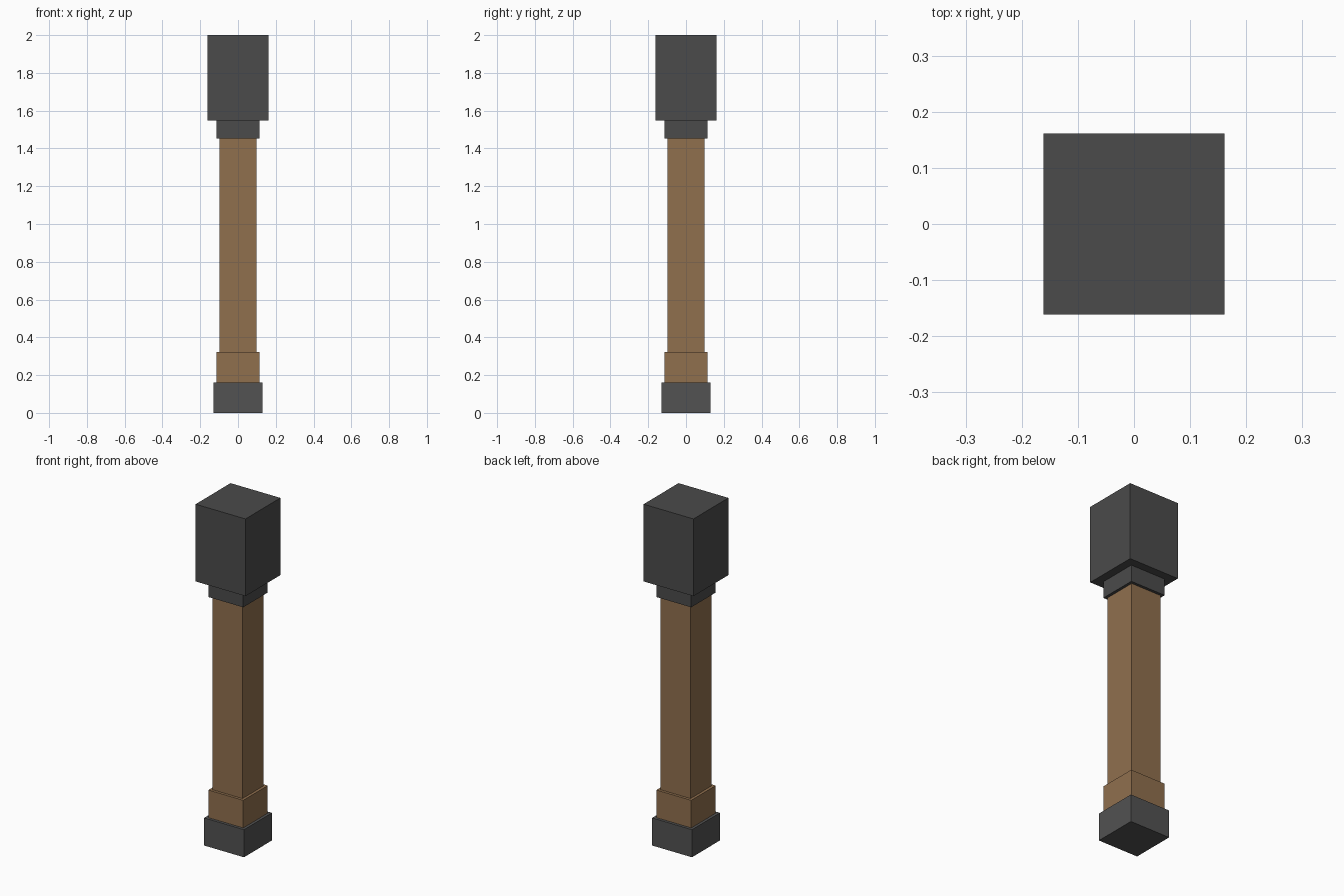
import bpy

if "Cube" in bpy.data.objects:
    bpy.data.objects.remove(bpy.data.objects["Cube"])

U = 2 / 62  # the post is a stack of blocks on a 62-step grid


def material(name, rgb):
    mat = bpy.data.materials.new(name)
    mat.diffuse_color = (*rgb, 1)
    mat.use_nodes = True
    mat.node_tree.nodes["Principled BSDF"].inputs["Base Color"].default_value = mat.diffuse_color
    return mat


wood = material("wood", (0.28, 0.16, 0.076))
dark = material("dark_metal", (0.07, 0.07, 0.07))
stone = material("dark_stone", (0.085, 0.085, 0.085))

# Parts from bottom to top: name, width, height, material
parts = [
    ("base_block", 8, 5, stone),
    ("lower_sleeve", 7, 5, wood),
    ("shaft", 6, 35, wood),
    ("collar", 7, 3, dark),
    ("head_block", 10, 14, dark),
]

z = 0
for name, width, height, mat in parts:
    bpy.ops.mesh.primitive_cube_add(size=1, location=(0, 0, (z + height / 2) * U))
    block = bpy.context.object
    block.name = name
    block.scale = (width * U, width * U, height * U)
    bpy.ops.object.transform_apply(location=False, rotation=False, scale=True)
    block.data.materials.append(mat)
    z += height
